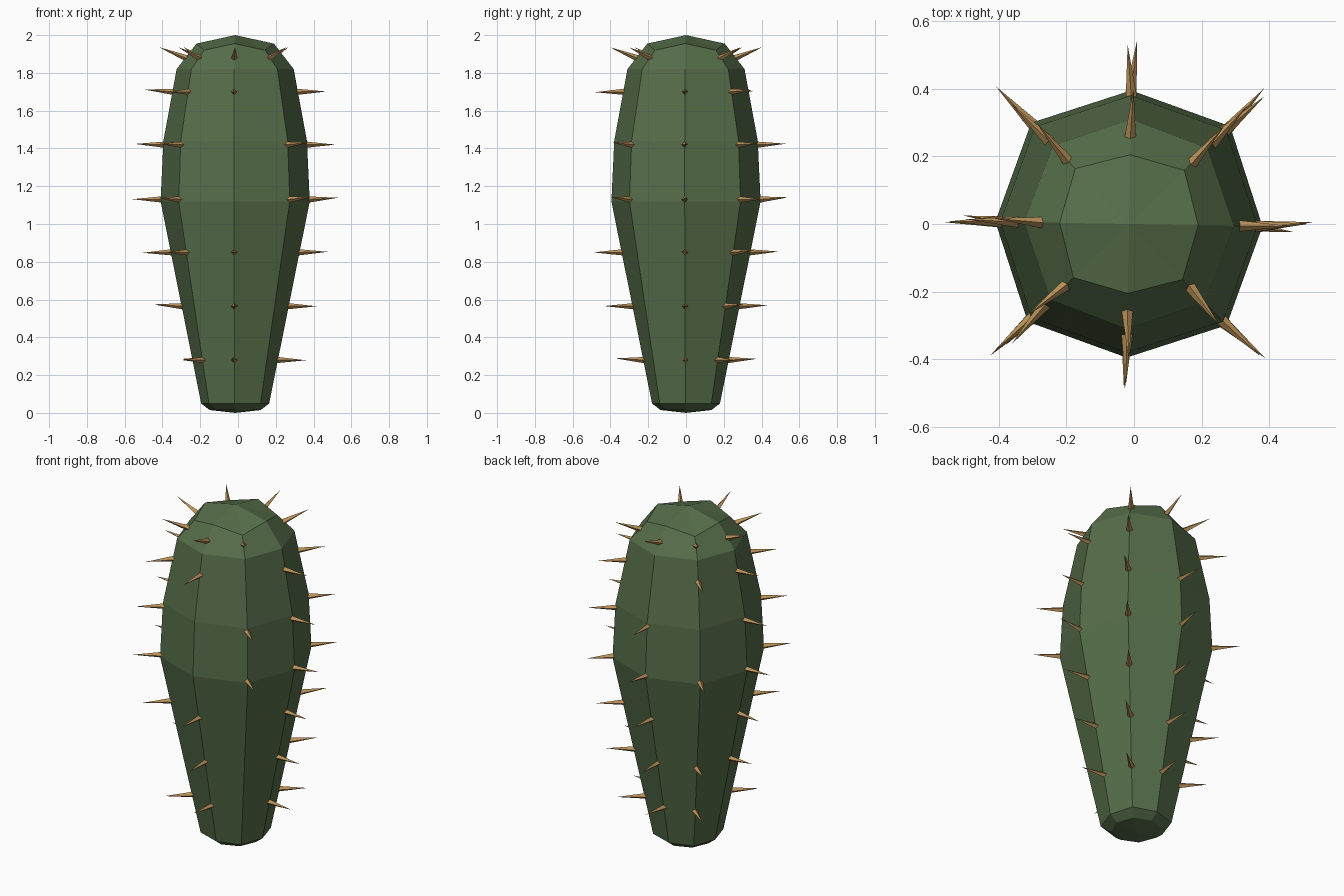
import bpy, bmesh, math, random
from mathutils import Vector, Matrix

if "Cube" in bpy.data.objects:
    bpy.data.objects.remove(bpy.data.objects["Cube"])

random.seed(4)
CX = -0.015          # body axis is slightly off centre
TWIST = math.radians(-1)


def material(name, rgb):
    m = bpy.data.materials.new(name)
    m.diffuse_color = (*rgb, 1)
    m.use_nodes = True
    m.node_tree.nodes["Principled BSDF"].inputs["Base Color"].default_value = m.diffuse_color
    return m


def finish(bm, name, mat):
    bmesh.ops.recalc_face_normals(bm, faces=bm.faces[:])
    mesh = bpy.data.meshes.new(name)
    bm.to_mesh(mesh)
    bm.free()
    mesh.materials.append(mat)
    bpy.context.collection.objects.link(bpy.data.objects.new(name, mesh))


green = material("cactus green", (0.093, 0.155, 0.068))
tan = material("spine tan", (0.50, 0.29, 0.10))

# Profile: straight-rib radius, straight-rib z, diagonal-rib radius, diagonal-rib z
PROFILE = [
    (0.135, 0.015, 0.135, 0.015),
    (0.180, 0.05, 0.193, 0.05),
    (0.395, 1.12, 0.416, 1.12),
    (0.380, 1.44, 0.400, 1.44),
    (0.310, 1.82, 0.322, 1.82),
    (0.205, 1.955, 0.228, 1.92),
]


def angle(i):
    return math.radians(45 * i) + TWIST


# Body: eight-sided lofted barrel with shallow pointed caps
bm = bmesh.new()
rings = []
for row in PROFILE:
    ring = []
    for i in range(8):
        r, z = row[2 * (i % 2)], row[2 * (i % 2) + 1]
        ring.append(bm.verts.new((CX + r * math.cos(angle(i)), r * math.sin(angle(i)), z)))
    rings.append(ring)
for a, b in zip(rings, rings[1:]):
    for i in range(8):
        j = (i + 1) % 8
        bm.faces.new((a[i], a[j], b[j], b[i]))
for ring, z in ((rings[0], 0.0), (rings[-1], 2.0)):
    tip = bm.verts.new((CX, 0, z))
    for i in range(8):
        bm.faces.new((ring[i], ring[(i + 1) % 8], tip))
finish(bm, "cactus_body", green)


def rib_radius(i, z):
    k = 2 * (i % 2)
    for a, b in zip(PROFILE, PROFILE[1:]):
        if a[k + 1] <= z <= b[k + 1]:
            t = (z - a[k + 1]) / (b[k + 1] - a[k + 1])
            return a[k] + t * (b[k] - a[k])
    return PROFILE[-1][k]


# Spines: one per rib and level, with a few gaps (levels counted from the bottom)
LEVELS = [0.28, 0.565, 0.85, 1.13, 1.42, 1.70, 1.88]
RIBS = ["012345", "0123456", "012346", "01356", "123456", "023456", "01256", "346"]
bm = bmesh.new()
for i, levels in enumerate(RIBS):
    for lv in map(int, levels):
        z = LEVELS[lv]
        a = angle(i) + random.uniform(-0.12, 0.12)
        rise = 0.4 if lv == 6 else random.uniform(-0.02, 0.08)
        d = Vector((math.cos(a), math.sin(a), rise)).normalized()
        r = rib_radius(i, z)
        base = Vector((CX + r * math.cos(angle(i)), r * math.sin(angle(i)), z)) - d * 0.02
        length = 0.17
        rot = d.to_track_quat('Z', 'Y').to_matrix().to_4x4()
        bmesh.ops.create_cone(bm, cap_ends=True, segments=4, radius1=0.018, radius2=0,
                              depth=length,
                              matrix=Matrix.Translation(base + d * length / 2) @ rot)
bmesh.ops.remove_doubles(bm, verts=bm.verts[:], dist=0.0001)
finish(bm, "cactus_spines", tan)
